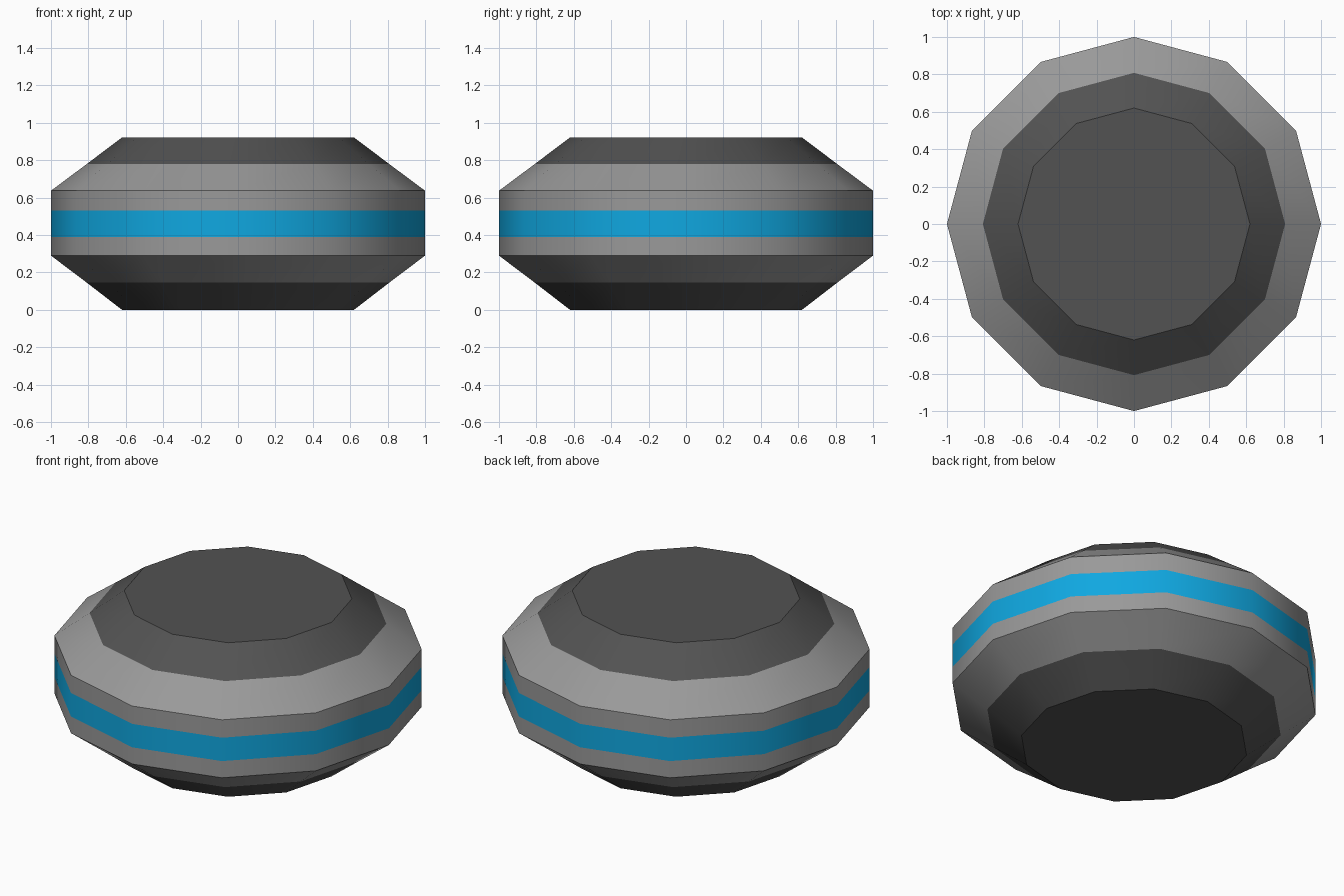
import bpy, bmesh, math

if "Cube" in bpy.data.objects:
    bpy.data.objects.remove(bpy.data.objects["Cube"])

SIDES = 12

def material(name, rgb):
    m = bpy.data.materials.new(name)
    m.diffuse_color = (*rgb, 1)
    m.use_nodes = True
    m.node_tree.nodes["Principled BSDF"].inputs["Base Color"].default_value = m.diffuse_color
    return m

mats = [material("dark grey", (0.085, 0.085, 0.085)),
        material("mid grey", (0.32, 0.32, 0.32)),
        material("bright blue", (0.005, 0.39, 0.75))]

# Profile rings (radius, height) and the colour of each band between them
rings = [(0.62, 0.0), (0.808, 0.145), (1, 0.29), (1, 0.39),
         (1, 0.53), (1, 0.637), (0.808, 0.78), (0.62, 0.922)]
bands = [0, 1, 1, 2, 1, 1, 0]

# Bevelled disc: stacked rings joined by quads, capped at both ends
bm = bmesh.new()
loops = [[bm.verts.new((r * math.cos(2 * math.pi * i / SIDES),
                        r * math.sin(2 * math.pi * i / SIDES), z))
          for i in range(SIDES)] for r, z in rings]
for low, high, colour in zip(loops, loops[1:], bands):
    for i in range(SIDES):
        j = (i + 1) % SIDES
        bm.faces.new((low[i], low[j], high[j], high[i])).material_index = colour
bm.faces.new(loops[0][::-1])
bm.faces.new(loops[-1])

mesh = bpy.data.meshes.new("striped_disc")
bm.to_mesh(mesh)
bm.free()
for m in mats:
    mesh.materials.append(m)
disc = bpy.data.objects.new("striped_disc", mesh)
bpy.context.collection.objects.link(disc)

# Smooth around the sides, sharp at the bevel edges
bpy.context.view_layer.objects.active = disc
disc.select_set(True)
bpy.ops.object.shade_smooth_by_angle(angle=math.radians(33))
